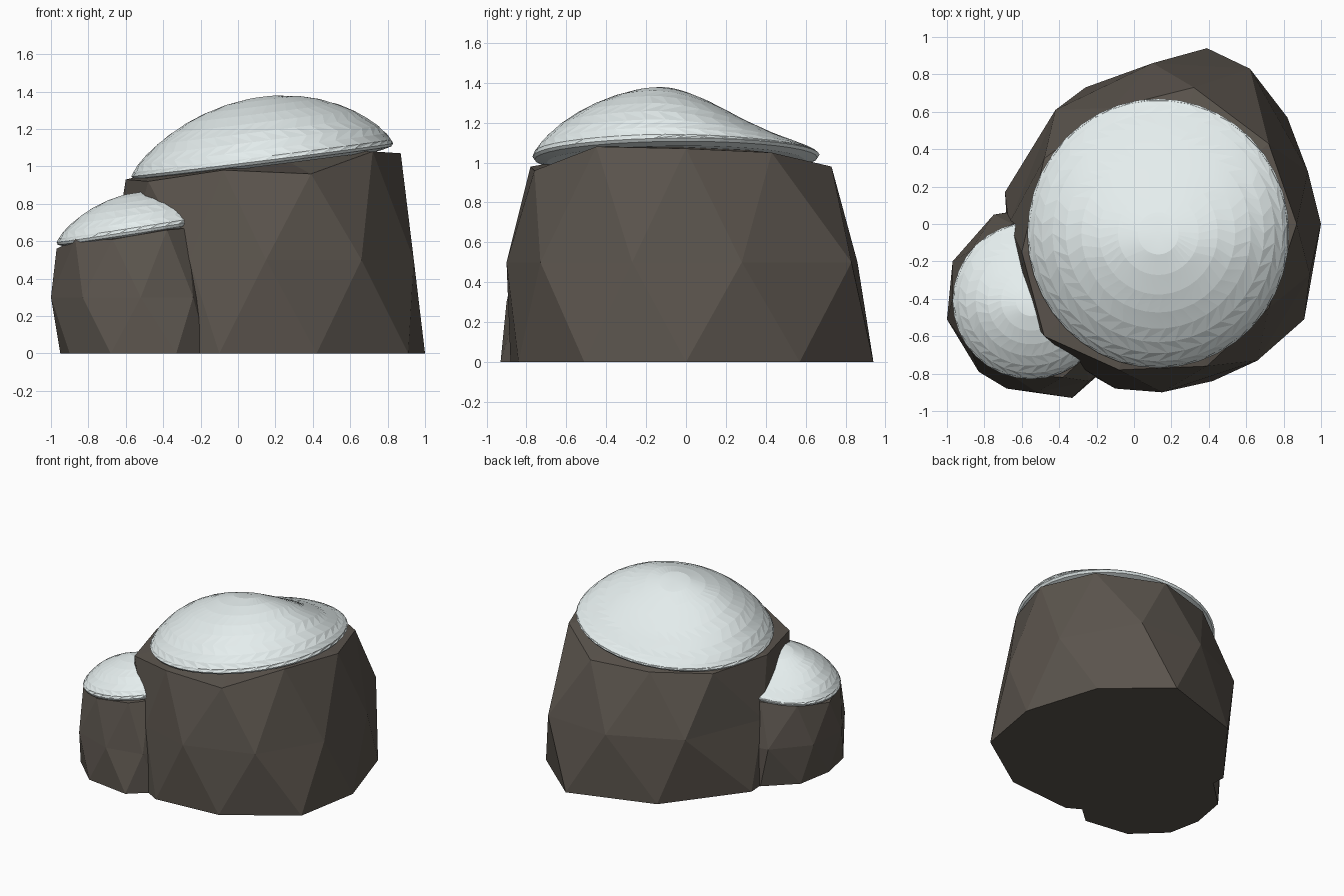
import bpy, bmesh, math, random

if "Cube" in bpy.data.objects:
    bpy.data.objects.remove(bpy.data.objects["Cube"])

random.seed(4)


def material(name, col):
    m = bpy.data.materials.new(name)
    m.diffuse_color = (*col, 1)
    m.use_nodes = True
    m.node_tree.nodes["Principled BSDF"].inputs["Base Color"].default_value = m.diffuse_color
    return m


ROCK = material("dark_stone", (0.105, 0.09, 0.075))
SNOW = material("snow_white", (0.78, 0.85, 0.85))


def finish(bm, name, mat):
    bmesh.ops.recalc_face_normals(bm, faces=bm.faces)
    me = bpy.data.meshes.new(name)
    bm.to_mesh(me)
    bm.free()
    me.materials.append(mat)
    ob = bpy.data.objects.new(name, me)
    bpy.context.collection.objects.link(ob)
    return ob


def rock(name, base, mid, top, mid_z, peak):
    """Faceted boulder: three staggered rings joined by triangles."""
    bm = bmesh.new()
    b = [bm.verts.new((x, y, 0.0)) for x, y in base]
    m = [bm.verts.new((x, y, mid_z)) for x, y in mid]
    t = [bm.verts.new(p) for p in top]
    c = bm.verts.new(peak)
    n = len(b)
    for i in range(n):
        j = (i + 1) % n
        for f in ((b[i], b[j], m[i]), (m[i], b[j], m[j]),
                  (t[i], m[i], t[j]), (m[i], m[j], t[j]), (t[i], t[j], c)):
            bm.faces.new(f)
    bm.faces.new(b[::-1])
    return finish(bm, name, ROCK)


def snow_cap(name, cx, cy, rx, ry, rim, tilt_x, tilt_y, height, seg, rings):
    """Lopsided dome with a tucked-in lip, steep at the front, sloping behind."""
    bm = bmesh.new()

    def z_at(u, v):
        s = max(0, min(1, (v + 0.2) / 1.1))
        g = 1 - 0.62 * s * s * (3 - 2 * s)
        return (rim + tilt_x * u + tilt_y * v
                + height * g * max(0, 1 - u * u - v * v) ** 0.75)

    def ring(r, drop, wobble):
        out = []
        for k in range(seg):
            a = 2 * math.pi * (k + wobble) / seg
            u, v = r * math.cos(a), r * math.sin(a)
            z = z_at(u, v) if drop is None else rim + tilt_x * u + tilt_y * v - drop
            out.append(bm.verts.new((cx + rx * u, cy + ry * v, z)))
        return out

    loops = [ring(math.sin(math.pi / 2 * i / rings), None, 0.5 * (i % 2))
             for i in range(1, rings + 1)]
    w = 0.5 * (rings % 2)
    loops += [ring(0.985, 0.015, w), ring(0.9, 0.03, w)]
    c = bm.verts.new((cx, cy, z_at(0, 0)))
    for k in range(seg):
        bm.faces.new((c, loops[0][k], loops[0][(k + 1) % seg]))
    for i, (p, q) in enumerate(zip(loops, loops[1:])):
        # odd loops are turned half a step, giving staggered triangles
        s = 1 if (i % 2 == 1 and i < rings - 1) else 0
        for k in range(seg):
            j = (k + 1) % seg
            if i >= rings - 1:
                bm.faces.new((p[k], q[k], q[j], p[j]))
            elif s:
                bm.faces.new((p[k], q[k], q[j]))
                bm.faces.new((p[k], q[j], p[j]))
            else:
                bm.faces.new((p[k], q[k], p[j]))
                bm.faces.new((q[k], q[j], p[j]))
    bm.faces.new(loops[-1])
    ob = finish(bm, name, SNOW)
    bpy.context.view_layer.objects.active = ob
    ob.select_set(True)
    bpy.ops.object.shade_smooth_by_angle(angle=math.radians(4))
    ob.select_set(False)
    return ob


# Large boulder
rock("large_rock",
     [(1, 0), (.82, .57), (.39, .94), (-.26, .73), (-.69, .17),
      (-.66, -.3), (-.45, -.68), (-.1, -.88), (.42, -.84), (.91, -.51)],
     [(.93, .28), (.62, .83), (.1, .86), (-.42, .61), (-.67, 0),
      (-.59, -.45), (-.26, -.78), (.15, -.9), (.66, -.73), (.94, -.27)],
     [(.87, 0, 1.07), (.72, .43, 1.05), (.32, .73, .98), (-.12, .62, .96),
      (-.48, .35, .94), (-.6, -.15, .93), (-.48, -.6, .92), (-.08, -.78, .98),
      (.39, -.76, .96), (.72, -.45, 1.08)],
     0.5, (.13, -.05, 1.1))

# Small boulder leaning against it
rock("small_rock",
     [(-.14, -.46), (-.24, -.16), (-.44, .04), (-.69, .06), (-.9, -.14),
      (-.95, -.42), (-.9, -.67), (-.68, -.88), (-.33, -.93), (-.16, -.78)],
     [(-.15, -.3), (-.33, -.03), (-.55, .08), (-.75, .05), (-.97, -.2),
      (-1, -.51), (-.83, -.79), (-.52, -.9), (-.24, -.84), (-.13, -.62)],
     [(-.2, -.42, .68), (-.28, -.16, .68), (-.42, -.03, .66), (-.65, 0, .63),
      (-.87, -.14, .6), (-.97, -.4, .56), (-.87, -.68, .61), (-.67, -.8, .61),
      (-.38, -.82, .66), (-.27, -.72, .67)],
     0.3, (-.55, -.4, .7))

# Snow on top of each boulder
snow_cap("large_snow_cap", .13, -.05, .70, .72, 1.035, .088, .005, .345, 40, 10)
snow_cap("small_snow_cap", -.55, -.41, .42, .42, .66, .065, .005, .205, 32, 8)
